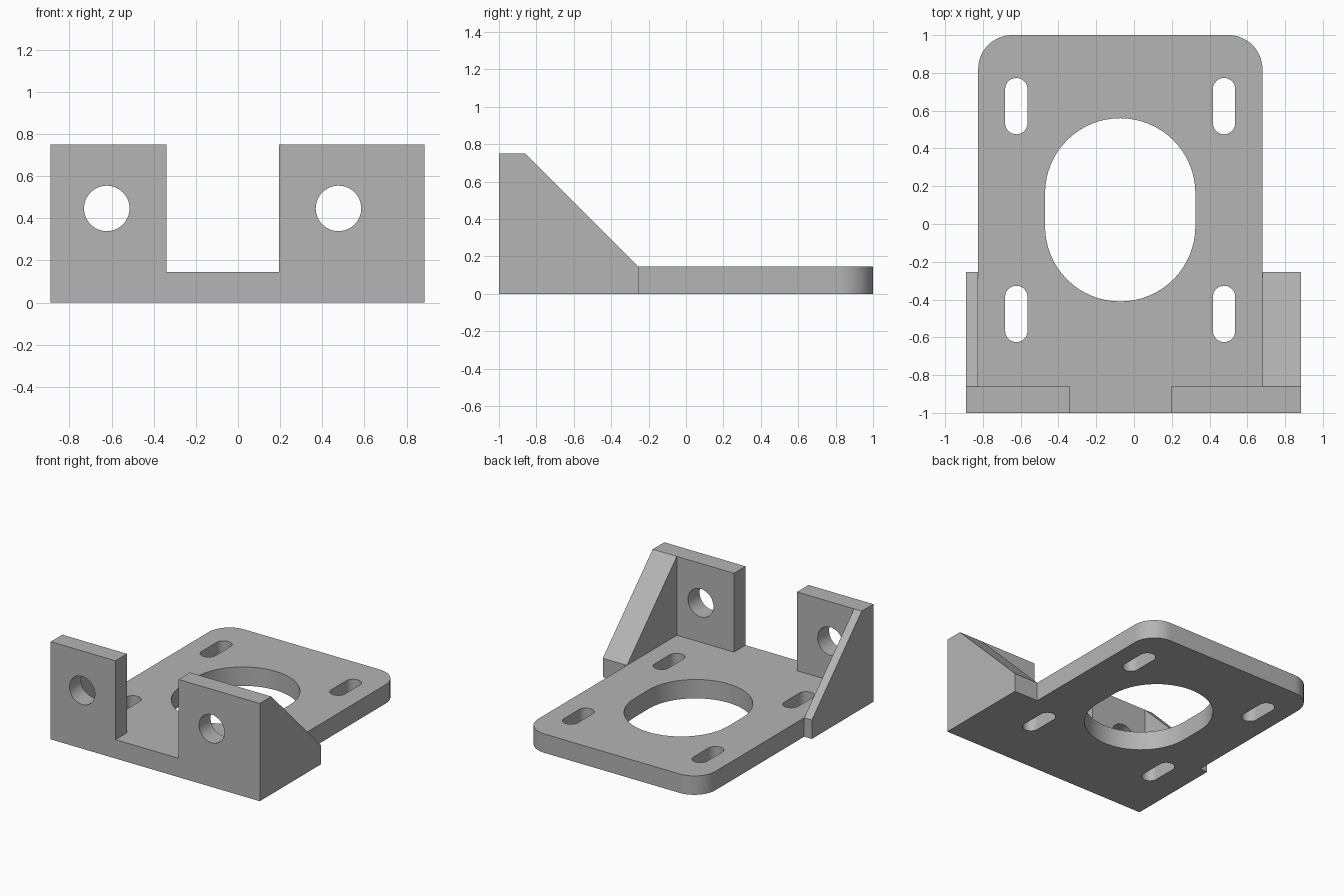
import bpy
import bmesh
from math import pi, cos, sin
from mathutils import Vector

if "Cube" in bpy.data.objects:
    bpy.data.objects.remove(bpy.data.objects["Cube"], do_unlink=True)

grey = bpy.data.materials.new("bare_grey")
grey.use_nodes = True
colour = (0.46, 0.46, 0.46, 1)
grey.diffuse_color = colour
grey.node_tree.nodes["Principled BSDF"].inputs["Base Color"].default_value = colour

THICK, HEIGHT = 0.145, 0.75
LEFT, RIGHT = 0.885, -0.89            # outer sides of the wall
PLATE_L, PLATE_R = 0.68, -0.825       # sides of the plate
FRONT, WALL_BACK, RIB_BACK = -1, -0.86, -0.255
HOLE_X = (-0.623, 0.477)


def prism(name, points, push):
    """Closed solid from a flat outline pushed along a vector."""
    bm = bmesh.new()
    face = bm.faces.new([bm.verts.new(p) for p in points])
    out = bmesh.ops.extrude_face_region(bm, geom=[face])
    verts = [v for v in out["geom"] if isinstance(v, bmesh.types.BMVert)]
    bmesh.ops.translate(bm, verts=verts, vec=Vector(push))
    bmesh.ops.recalc_face_normals(bm, faces=bm.faces)
    mesh = bpy.data.meshes.new(name)
    bm.to_mesh(mesh)
    bm.free()
    mesh.materials.append(grey)
    obj = bpy.data.objects.new(name, mesh)
    bpy.context.collection.objects.link(obj)
    return obj


def arc(cx, cy, r, start, end, steps):
    angles = [start + (end - start) * i / steps for i in range(steps + 1)]
    return [(cx + r * cos(a), cy + r * sin(a)) for a in angles]


def slot(name, cx, cy, r, half):
    """Cutter with round ends and straight sides along y."""
    outline = arc(cx, cy + half, r, 0, pi, 32) + arc(cx, cy - half, r, pi, 2 * pi, 32)
    return prism(name, [(x, y, -0.1) for x, y in outline], (0, 0, THICK + 0.2))


# Base plate with two rounded back corners
R = 0.18
outline = [(PLATE_R, FRONT), (PLATE_L, FRONT)]
outline += arc(PLATE_L - R, 1 - R, R, 0, pi / 2, 16)
outline += arc(PLATE_R + R, 1 - R, R, pi / 2, pi, 16)
plate = prism("mounting_bracket", [(x, y, 0) for x, y in outline], (0, 0, THICK))

# Upright tabs and sloped side ribs
adds = []
for side, x0, x1 in (("right", RIGHT, -0.34), ("left", 0.195, LEFT)):
    box = [(x0, FRONT, 0), (x1, FRONT, 0), (x1, FRONT, HEIGHT), (x0, FRONT, HEIGHT)]
    adds.append(prism(side + "_tab", box, (0, WALL_BACK - FRONT, 0)))
rib = [(FRONT, 0), (RIB_BACK, 0), (RIB_BACK, THICK), (WALL_BACK, HEIGHT), (FRONT, HEIGHT)]
for side, x0, x1 in (("right", RIGHT, PLATE_R), ("left", PLATE_L, LEFT)):
    adds.append(prism(side + "_rib", [(x0, y, z) for y, z in rib], (x1 - x0, 0, 0)))

# Central opening, adjusting slots and wall holes
cuts = [slot("centre_cutter", -0.073, 0.075, 0.398, 0.087)]
for x in HOLE_X:
    for y in (-0.476, 0.624):
        cuts.append(slot("slot_cutter", x, y, 0.059, 0.09))
    ring = arc(x, 0.447, 0.108, 0, 2 * pi, 48)[:-1]
    cuts.append(prism("hole_cutter", [(a, FRONT - 0.1, b) for a, b in ring], (0, 0.4, 0)))

# Merge everything into one solid
for operation, helpers in (("UNION", adds), ("DIFFERENCE", cuts)):
    for helper in helpers:
        helper.hide_render = True
        mod = plate.modifiers.new(helper.name, "BOOLEAN")
        mod.operation = operation
        mod.solver = "EXACT"
        mod.object = helper

bpy.ops.object.select_all(action="DESELECT")
plate.select_set(True)
bpy.context.view_layer.objects.active = plate
bpy.ops.object.convert(target="MESH")
for helper in adds + cuts:
    bpy.data.objects.remove(helper, do_unlink=True)
bpy.ops.object.shade_smooth_by_angle(angle=pi / 6)
